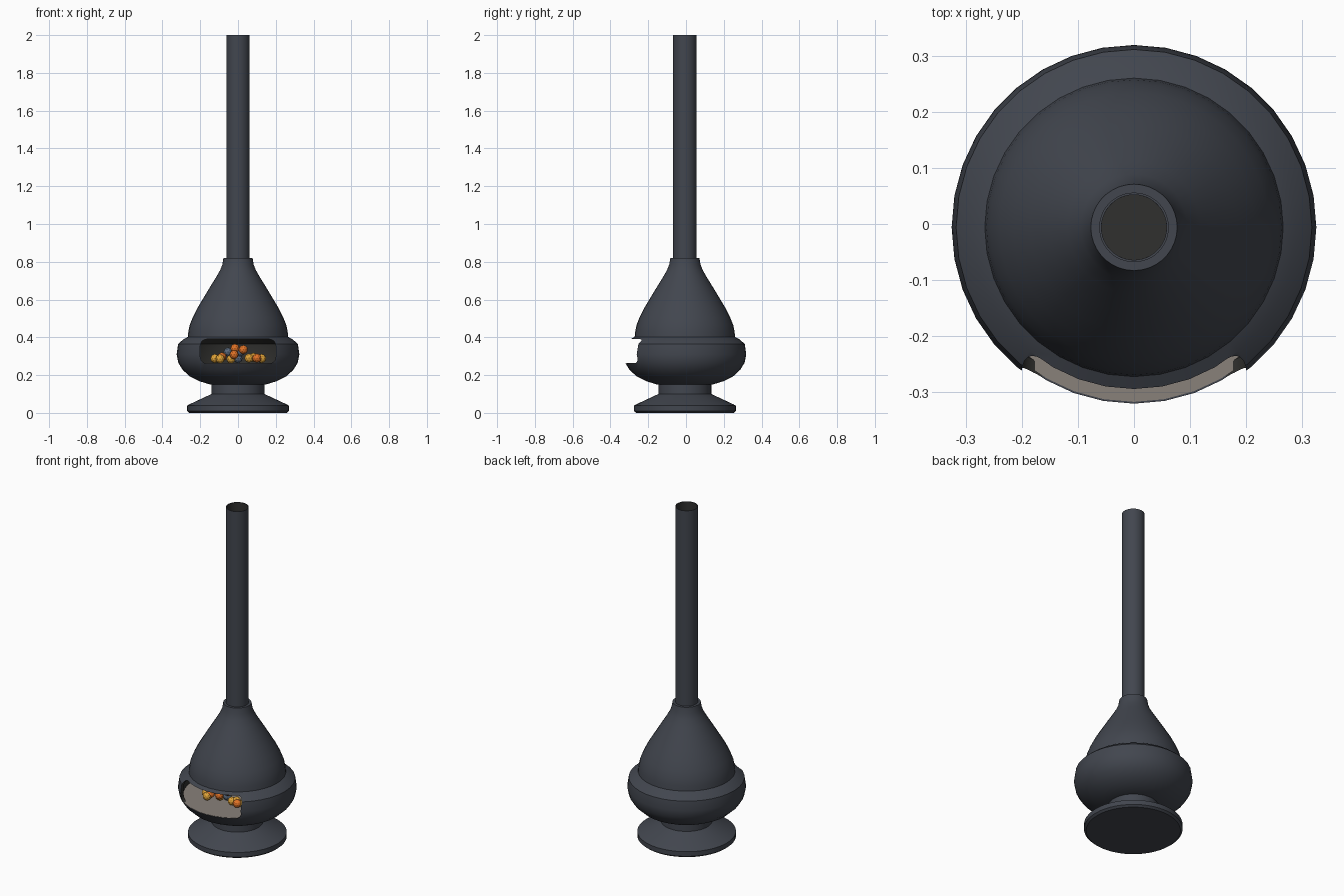
import bpy, bmesh, math
from mathutils import Vector

if "Cube" in bpy.data.objects:
    bpy.data.objects.remove(bpy.data.objects["Cube"])

CY = -0.006  # y of the stove's axis


def material(name, rgb):
    m = bpy.data.materials.new(name)
    m.diffuse_color = (*rgb, 1)
    m.use_nodes = True
    m.node_tree.nodes["Principled BSDF"].inputs["Base Color"].default_value = m.diffuse_color
    return m


IRON = material("slate_iron", (0.054, 0.061, 0.077))
SOOT = material("soot", (0.030, 0.030, 0.028))
STONE = material("hearth_stone", (0.25, 0.22, 0.195))
ORANGE = material("ember_orange", (0.75, 0.17, 0.02))
YELLOW = material("ember_yellow", (0.75, 0.37, 0.04))
ASH = material("ash_blue", (0.10, 0.14, 0.20))


def make(name, bm, mats):
    bmesh.ops.recalc_face_normals(bm, faces=bm.faces)
    me = bpy.data.meshes.new(name)
    bm.to_mesh(me)
    bm.free()
    for m in mats:
        me.materials.append(m)
    ob = bpy.data.objects.new(name, me)
    bpy.context.collection.objects.link(ob)
    ob.location.y = CY
    return ob


def lathe(name, profile, mats, n=48, loop=False):
    """Revolve (radius, z) points; loop joins the last point to the first."""
    bm = bmesh.new()
    vs = [bm.verts.new((r, 0, z)) for r, z in profile]
    es = [bm.edges.new(p) for p in zip(vs, vs[1:])]
    if loop:
        es.append(bm.edges.new((vs[-1], vs[0])))
    bmesh.ops.spin(bm, geom=vs + es, axis=(0, 0, 1), cent=(0, 0, 0),
                   angle=2 * math.pi, steps=n, use_duplicate=False)
    bmesh.ops.remove_doubles(bm, verts=bm.verts, dist=1e-5)
    return make(name, bm, mats)


def smooth(ob):
    bpy.ops.object.select_all(action='DESELECT')
    ob.select_set(True)
    bpy.context.view_layer.objects.active = ob
    bpy.ops.object.shade_smooth_by_angle(angle=math.radians(30))


def soot_inside(ob, zmin):
    """Blacken faces that look towards the axis."""
    for p in ob.data.polygons:
        out = Vector((p.center.x, p.center.y, 0))
        p.material_index = int(p.center.z > zmin and p.normal.dot(out) < -1e-5)


# Pedestal: flat foot, cone and neck
smooth(lathe("pedestal", [(0, 0), (0.258, 0), (0.27, 0.01), (0.27, 0.038), (0.258, 0.045),
                          (0.14, 0.10), (0.14, 0.17), (0, 0.17)], [IRON]))

# Hollow body: bowl, shoulder and tapering hood, then the inner wall back down
body = lathe("stove_body", [
    (0.12, 0.15), (0.15, 0.151), (0.205, 0.168), (0.255, 0.193), (0.293, 0.228), (0.316, 0.265),
    (0.325, 0.31), (0.317, 0.365), (0.288, 0.39), (0.266, 0.402), (0.263, 0.43), (0.256, 0.465),
    (0.240, 0.505), (0.215, 0.555), (0.185, 0.605), (0.152, 0.66), (0.118, 0.715),
    (0.095, 0.755), (0.083, 0.785), (0.077, 0.82),
    (0.058, 0.82), (0.064, 0.77), (0.13, 0.66), (0.20, 0.55), (0.24, 0.46), (0.25, 0.395),
    (0.298, 0.365), (0.306, 0.31), (0.297, 0.262), (0.24, 0.20), (0.12, 0.165)],
    [IRON, SOOT], n=36, loop=True)

# Rounded slot cutter for the fire opening
bm = bmesh.new()
pts = []
R = 0.035
for cx, cz, a0 in ((0.165, 0.355, 0), (-0.165, 0.355, 90), (-0.165, 0.297, 180), (0.165, 0.297, 270)):
    for k in range(7):
        a = math.radians(a0 + 15 * k)
        pts.append((cx + R * math.cos(a), -0.5, cz + R * math.sin(a)))
face = bm.faces.new([bm.verts.new(p) for p in pts])
ext = bmesh.ops.extrude_face_region(bm, geom=[face])["geom"]
bmesh.ops.translate(bm, vec=(0, 0.4, 0),
                    verts=[g for g in ext if isinstance(g, bmesh.types.BMVert)])
cutter = make("opening_cutter", bm, [])
cutter.hide_render = True

mod = body.modifiers.new("opening", 'BOOLEAN')
mod.operation = 'DIFFERENCE'
mod.solver = 'EXACT'
mod.object = cutter
bpy.context.view_layer.objects.active = body
bpy.ops.object.modifier_apply(modifier=mod.name)
bpy.data.objects.remove(cutter)
soot_inside(body, 0.16)
smooth(body)

# Hearth floor reaching the lip of the opening
lathe("hearth_floor", [(0, 0.25), (0.303, 0.25), (0.311, 0.264), (0, 0.264)], [STONE], n=36)

# Flue pipe, open at the top, with a dark plug deep inside
pipe = lathe("flue_pipe", [(0.062, 0.78), (0.062, 2.0), (0.058, 2.0), (0.058, 0.78)],
             [IRON, SOOT], loop=True)
soot_inside(pipe, 0)
smooth(pipe)
lathe("flue_plug", [(0, 0.79), (0.06, 0.79), (0.06, 0.80), (0, 0.80)], [SOOT])

# Glowing embers and ash lumps heaped on the hearth
embers = [(-0.122, -0.13, 0.288, YELLOW), (-0.085, -0.14, 0.296, ORANGE),
          (-0.095, -0.16, 0.286, YELLOW), (-0.037, -0.12, 0.286, YELLOW),
          (-0.053, -0.12, 0.322, ASH), (-0.016, -0.13, 0.342, ORANGE),
          (-0.021, -0.15, 0.308, ORANGE), (0.028, -0.13, 0.335, ORANGE),
          (0.010, -0.11, 0.322, ASH), (0.058, -0.14, 0.290, YELLOW),
          (0.082, -0.13, 0.294, YELLOW), (0.100, -0.15, 0.290, ORANGE),
          (0.125, -0.13, 0.288, YELLOW), (0.0, -0.10, 0.288, ASH)]
for i, (x, y, z, mat) in enumerate(embers):
    bm = bmesh.new()
    bmesh.ops.create_icosphere(bm, subdivisions=2, radius=0.024)
    ob = make(f"ember_{i + 1}", bm, [mat])
    ob.location = (x, y, z)
